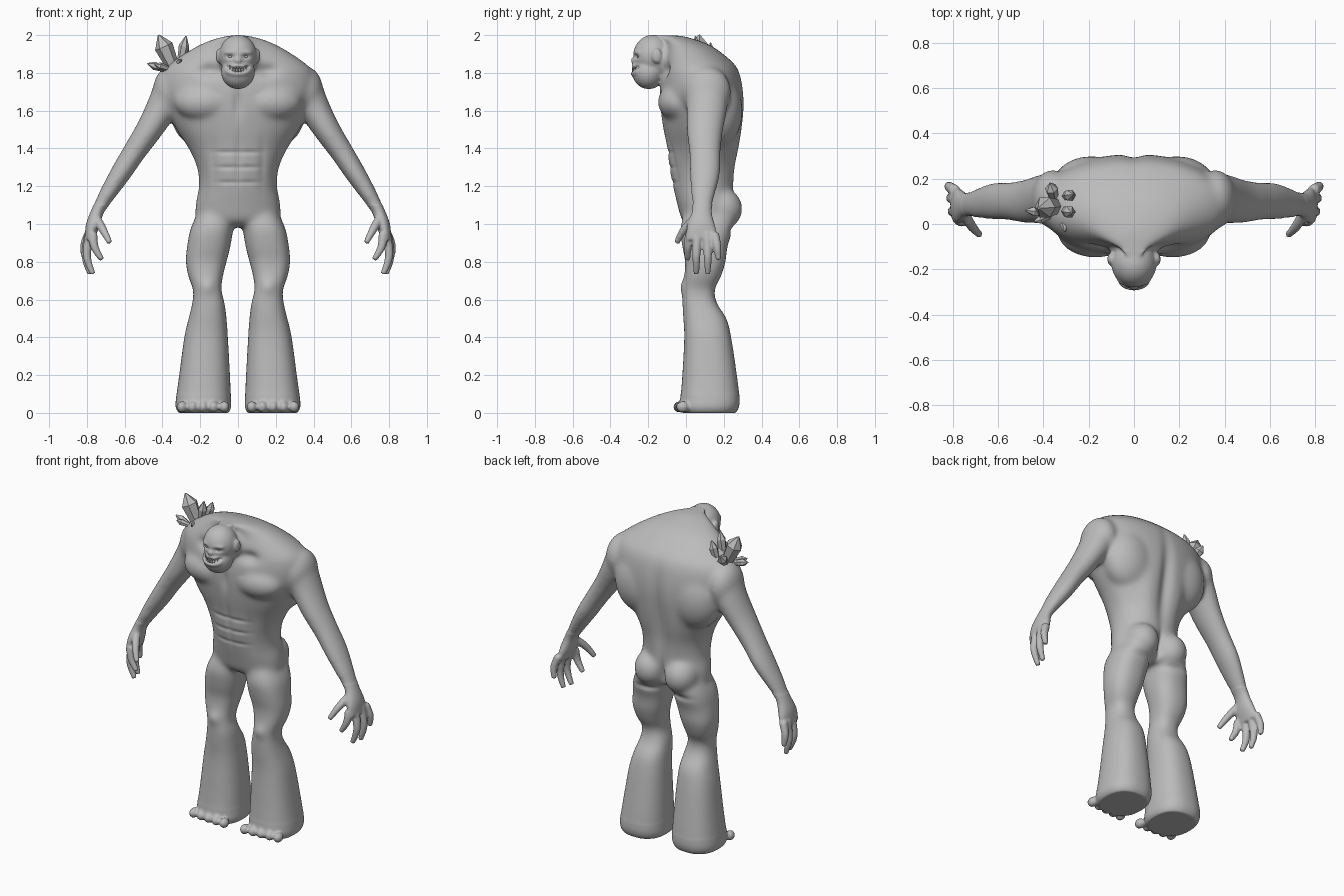
import bpy
import bmesh
import math
from mathutils import Vector, Matrix

default = bpy.data.objects.get("Cube")
if default:
    bpy.data.objects.remove(default, do_unlink=True)

grey = bpy.data.materials.new("stone grey")
grey.use_nodes = True
grey.diffuse_color = (0.5, 0.5, 0.5, 1)
grey.node_tree.nodes["Principled BSDF"].inputs["Base Color"].default_value = (0.5, 0.5, 0.5, 1)


def make_object(name, bm, smooth=True):
    bmesh.ops.recalc_face_normals(bm, faces=bm.faces)
    mesh = bpy.data.meshes.new(name)
    bm.to_mesh(mesh)
    bm.free()
    mesh.materials.append(grey)
    for face in mesh.polygons:
        face.use_smooth = smooth
    ob = bpy.data.objects.new(name, mesh)
    bpy.context.collection.objects.link(ob)
    return ob


def smooth_rows(rows, steps=5):
    """Catmull-Rom interpolation of a table of numbers."""
    out = []
    last = len(rows) - 1
    for i in range(last):
        a, b, c, d = (rows[min(max(i + k, 0), last)] for k in (-1, 0, 1, 2))
        for s in range(steps):
            t = s / steps
            out.append([q + 0.5 * t * (r - p + t * (2 * p - 5 * q + 4 * r - w
                        + t * (3 * (q - r) + w - p))) for p, q, r, w in zip(a, b, c, d)])
    return out + [list(rows[-1])]


def loft(bm, rings, sides=32, power=2.0):
    """Skin closed rings, each given as centre, u axis, v axis."""
    def bend(value):
        return math.copysign(abs(value) ** (2 / power), value)
    loops = []
    for centre, u, v in rings:
        angles = [math.tau * k / sides for k in range(sides)]
        loops.append([bm.verts.new(centre + u * bend(math.cos(a)) + v * bend(math.sin(a)))
                      for a in angles])
    for low, high in zip(loops, loops[1:]):
        for k in range(sides):
            n = (k + 1) % sides
            bm.faces.new((low[k], low[n], high[n], high[k]))
    bm.faces.new(loops[0][::-1])
    bm.faces.new(loops[-1])


def level_loft(bm, rows, power):
    """Rows: z, x from, x to, y from, y to."""
    loft(bm, [(Vector(((a + b) / 2, (c + d) / 2, z)), Vector(((b - a) / 2, 0, 0)),
               Vector((0, (d - c) / 2, 0))) for z, a, b, c, d in smooth_rows(rows)], 40, power)


def tube(bm, rows, sides=24, steps=5):
    """Rows: x, y, z, radius across, radius along y."""
    rows = smooth_rows(rows, steps)
    pts = [Vector(r[:3]) for r in rows]
    rings = []
    for i, row in enumerate(rows):
        t = (pts[min(i + 1, len(pts) - 1)] - pts[max(i - 1, 0)]).normalized()
        v = (Vector((0, 1, 0)) - t * t.y).normalized()
        rings.append((pts[i], v.cross(t) * row[3], v * row[4]))
    loft(bm, rings, sides)


def blob(bm, centre, size):
    bmesh.ops.create_uvsphere(bm, u_segments=24, v_segments=14, radius=1,
                              matrix=Matrix.LocRotScale(Vector(centre), None, Vector(size)))


bm = bmesh.new()

# Leg, widening to a heavy foot
level_loft(bm, [
    (1.08, .02, .2, 0, .25), (.98, .025, .25, -.03, .25), (.88, .04, .27, -.02, .22),
    (.8, .06, .277, -.005, .21), (.72, .08, .263, -.01, .185), (.65, .087, .238, -.02, .153),
    (.58, .07, .243, -.02, .165), (.5, .06, .262, -.015, .215), (.4, .053, .285, -.01, .24),
    (.2, .042, .312, -.02, .27), (.08, .037, .328, -.03, .284), (.03, .037, .33, -.035, .28),
    (0, .05, .315, -.02, .265)], 2.4)

# Toes
for i in range(5):
    blob(bm, (.073 + .056 * i, -.034 + .004 * i, .032), (.027, .034, .03))

# Arm and palm
tube(bm, [
    (.34, .11, 1.74, .1, .12), (.4, .11, 1.62, .085, .11), (.47, .1, 1.5, .072, .098),
    (.55, .1, 1.38, .062, .085), (.62, .1, 1.27, .056, .082), (.69, .09, 1.16, .045, .066),
    (.74, .085, 1.075, .034, .052), (.77, .08, .99, .036, .075), (.787, .085, .92, .024, .084)])

# Fingers and thumb, as knuckle, joint and tip
digits = [
    ((.768, .02, .95), (.76, .01, .88), (.72, .008, .81)),
    ((.785, .06, .95), (.8, .055, .83), (.768, .055, .735)),
    ((.79, .11, .95), (.807, .115, .83), (.783, .115, .735)),
    ((.79, .15, .95), (.815, .165, .88), (.81, .172, .81)),
    ((.75, .05, 1.03), (.715, -.01, .97), (.678, -.05, .9))]
for joints in digits:
    tube(bm, [(*p, r, r) for p, r in zip(joints, (.025, .022, .015))], 14)

# Muscle masses: shoulder, chest, buttock, shoulder blade, ear
blob(bm, (.36, .11, 1.7), (.092, .13, .135))
blob(bm, (.17, -.035, 1.645), (.17, .115, .105))
blob(bm, (.105, .19, 1.08), (.102, .11, .11))
blob(bm, (.19, .17, 1.6), (.17, .13, .2))
blob(bm, (.102, -.155, 1.89), (.016, .028, .04))

# Mirror everything so far to the other side
copy = bmesh.ops.duplicate(bm, geom=bm.verts[:] + bm.edges[:] + bm.faces[:])
for part in copy["geom"]:
    if isinstance(part, bmesh.types.BMVert):
        part.co.x *= -1

# Torso, as z, half width, front, back
torso = [
    (.985, .12, .03, .2), (1.02, .215, -.02, .23), (1.1, .225, -.045, .25),
    (1.2, .207, -.07, .255), (1.3, .217, -.09, .262), (1.4, .262, -.1, .28),
    (1.5, .325, -.12, .297), (1.6, .375, -.135, .308), (1.7, .41, -.14, .305),
    (1.8, .4, -.13, .285), (1.86, .345, -.115, .245), (1.94, .22, -.1, .14),
    (1.98, .125, -.12, .04), (1.998, .05, -.15, -.03)]
level_loft(bm, [(z, -w, w, f, b) for z, w, f, b in torso], 2.1)

# Skull, jaw, muzzle, brow, nose and neck
blob(bm, (0, -.175, 1.892), (.1, .105, .11))
blob(bm, (0, -.2, 1.805), (.09, .085, .091))
blob(bm, (0, -.245, 1.812), (.072, .054, .045))
blob(bm, (0, -.245, 1.908), (.078, .034, .019))
blob(bm, (0, -.272, 1.866), (.021, .022, .018))
tube(bm, [(0, -.16, 1.87, .09, .09), (.001, -.05, 1.85, .13, .1), (0, .04, 1.82, .16, .1)])

# Fuse into one skin
body = make_object("body", bm)
fuse = body.modifiers.new("fuse", 'REMESH')
fuse.mode = 'VOXEL'
fuse.voxel_size = 0.007
graph = bpy.context.evaluated_depsgraph_get()
skin = bpy.data.meshes.new_from_object(body.evaluated_get(graph))
bpy.data.objects.remove(body, do_unlink=True)
bm = bmesh.new()
bm.from_mesh(skin)


def relax(verts, times):
    for _ in range(times):
        bmesh.ops.smooth_vert(bm, verts=verts, factor=0.5, use_axis_x=True,
                              use_axis_y=True, use_axis_z=True)


def is_broad(p):
    head = abs(p.x) < .13 and p.y < -.12 and p.z > 1.69
    hand = abs(p.x) > .62 and p.z < 1.1
    return p.z > .1 and not head and not hand


relax(bm.verts[:], 4)
relax([v for v in bm.verts if is_broad(v.co)], 36)

# Sculpted hollows and swellings: centre, reach, push along y
strokes = [
    ((0, .3, 1.45), (.04, .1, .28), -.024),      # spine
    ((0, .28, 1.06), (.02, .1, .08), -.03),      # buttock cleft
    ((.1, .25, .965), (.09, .07, .02), -.012),   # buttock fold
    ((0, -.1, 1.33), (.018, .07, .14), .008),    # belly line
    ((0, -.15, 1.64), (.025, .07, .08), .014),   # breastbone
    ((.15, -.1, 1.81), (.06, .09, .035), .028),  # collar hollow
    ((.13, -.09, 1.3), (.02, .06, .13), .007),   # belly edge
    ((.16, -.02, .67), (.04, .05, .04), -.012),  # kneecap
    ((.11, .26, 1.36), (.05, .08, .16), .008),   # back muscle
    ((.04, -.27, 1.886), (.022, .04, .011), .016),  # eye socket
    ((0, -.3, 1.818), (.042, .05, .013), .032),     # mouth
    ((.05, -.27, 1.829), (.014, .05, .01), .022)]   # mouth corner
strokes += [((.06, -.09, z), (.06, .06, .012), .006) for z in (1.22, 1.3, 1.38)]
for (x, y, z), (a, b, c), push in strokes:
    for side in ((1, -1) if x else (1,)):
        for v in bm.verts:
            h = ((v.co.z - z) / c) ** 2
            if h < 5:
                d = h + ((v.co.x - x * side) / a) ** 2 + ((v.co.y - y) / b) ** 2
                if d < 6:
                    v.co.y += push * math.exp(-d)
make_object("body", bm)
bpy.data.meshes.remove(skin)

# Eyes
bm = bmesh.new()
for side in (-1, 1):
    blob(bm, (.04 * side, -.247, 1.886), (.013, .013, .009))
make_object("eyes", bm)

# Teeth, upper and lower rows
bm = bmesh.new()
for i in range(-3, 4):
    x = i * .014
    y = -.281 + 9 * x * x
    lift = 4 * x * x
    for root, tip in ((1.83, 1.816), (1.806, 1.818)):
        tube(bm, [(x, y, root + lift, .006, .006), (x, y - .002, tip + lift, .002, .002)], 8, 1)
make_object("teeth", bm)

# Crystal cluster on the right shoulder: base, tip, radius
crystals = [
    ((-.33, .08, 1.8), (-.42, .07, 2), .05),
    ((-.31, .06, 1.82), (-.275, .05, 1.995), .028),
    ((-.31, .12, 1.82), (-.27, .13, 1.96), .026),
    ((-.36, .05, 1.81), (-.48, .06, 1.85), .022),
    ((-.36, .04, 1.82), (-.44, .01, 1.845), .02),
    ((-.31, .05, 1.83), (-.305, -.035, 1.87), .02),
    ((-.35, .1, 1.82), (-.37, .18, 1.9), .03),
    ((-.32, .06, 1.83), (-.258, .065, 1.88), .024)]
bm = bmesh.new()
for base, tip, radius in crystals:
    foot, top = Vector(base), Vector(tip)
    tube(bm, [(*foot.lerp(top, t), radius * k, radius * k)
              for t, k in ((0, .6), (.7, 1), (1, .12))], 6, 1)
make_object("shoulder_crystals", bm, smooth=False)
